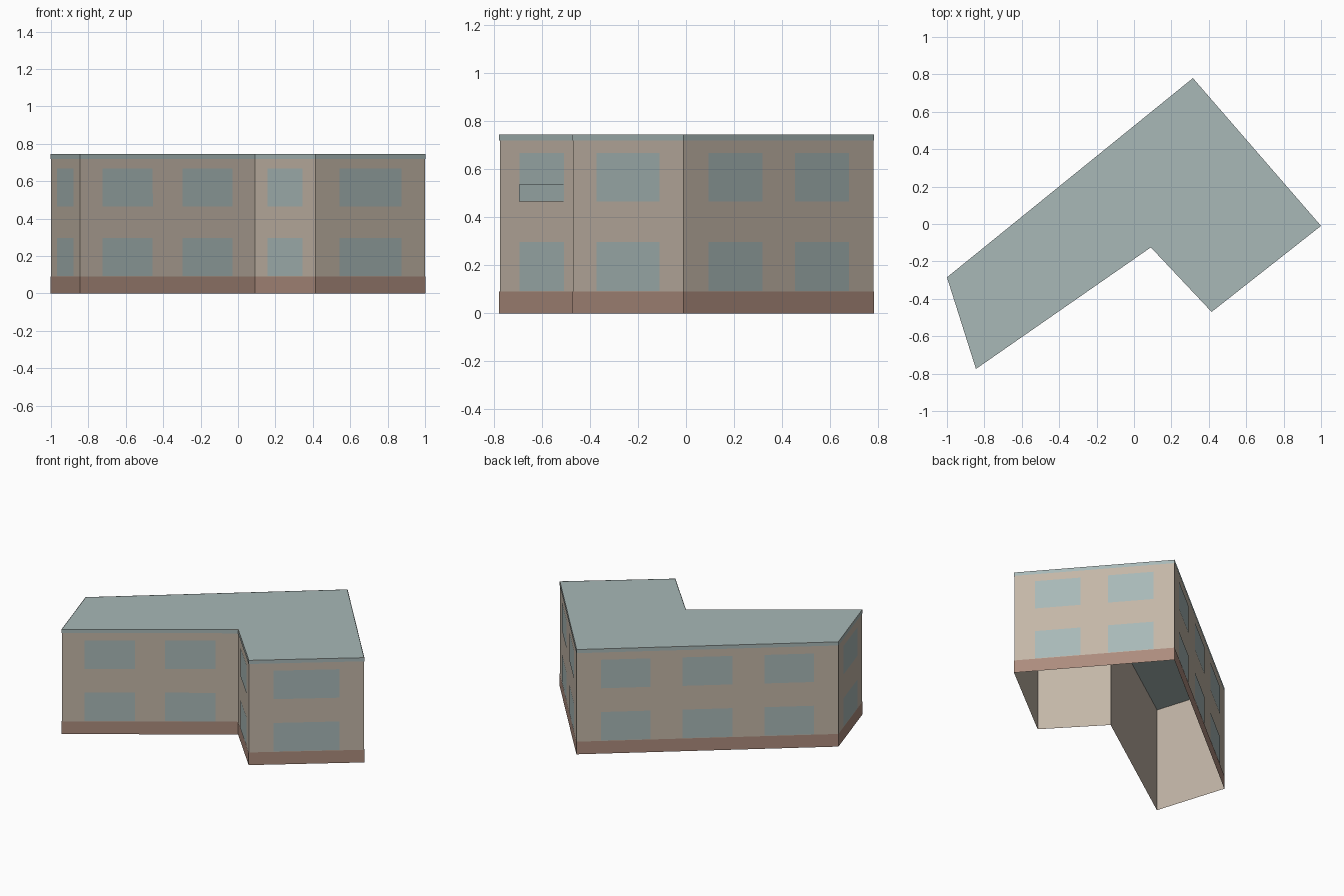
import bpy
from mathutils import Vector

cube = bpy.data.objects.get("Cube")
if cube:
    bpy.data.objects.remove(cube, do_unlink=True)


def material(name, rgb):
    linear = [(c / 255 / 12.92) if c < 11 else ((c / 255 + 0.055) / 1.055) ** 2.4 for c in rgb]
    mat = bpy.data.materials.new(name)
    mat.use_nodes = True
    mat.diffuse_color = (*linear, 1)
    mat.node_tree.nodes["Principled BSDF"].inputs["Base Color"].default_value = (*linear, 1)
    return mat


beige = material("beige plaster", (195, 182, 167))
brown = material("brown plinth", (172, 140, 125))
teal = material("grey teal", (168, 184, 183))

# Footprint corners, anticlockwise, with the window columns of the wall that starts there
HEIGHT = 0.745
PLAN = [((-1, -0.285), 1), ((-0.845, -0.775), 2), ((0.09, -0.125), 1),
        ((0.415, -0.47), 1), ((1, -0.01), 2), ((0.315, 0.78), 3)]
corners = [Vector(p) for p, _ in PLAN]
SIDES = len(corners)


def build(name, verts, faces, mat):
    mesh = bpy.data.meshes.new(name)
    mesh.from_pydata(verts, [], faces)
    mesh.materials.append(mat)
    obj = bpy.data.objects.new(name, mesh)
    bpy.context.collection.objects.link(obj)
    return obj


def outward(i):
    d = (corners[(i + 1) % SIDES] - corners[i]).normalized()
    return Vector((d.y, -d.x))


def ring(name, low, high, offset, mat):
    """Open band that follows the walls, pushed out with mitred corners."""
    pts = []
    for i, c in enumerate(corners):
        a, b = outward(i - 1 if i else SIDES - 1), outward(i)
        pts.append(c + (a + b) * offset / (1 + a.dot(b)))
    verts = [(p.x, p.y, z) for z in (low, high) for p in pts]
    faces = [(i, (i + 1) % SIDES, (i + 1) % SIDES + SIDES, i + SIDES) for i in range(SIDES)]
    return build(name, verts, faces, mat)


def panel(name, side, start, end, low, high, offset, mat):
    """Flat plate on one wall, placed by fractions of the wall length."""
    a, b = corners[side], corners[(side + 1) % SIDES]
    p, q = (a.lerp(b, t) + outward(side) * offset for t in (start, end))
    verts = [(p.x, p.y, low), (q.x, q.y, low), (q.x, q.y, high), (p.x, p.y, high)]
    return build(name, verts, [(0, 1, 2, 3)], mat)


# Open-bottomed shell, plinth, eaves and flat roof
ring("walls", 0, HEIGHT, 0, beige)
ring("plinth", 0, 0.09, 0.002, brown)
ring("eaves", 0.72, HEIGHT, 0.002, teal)
build("roof", [(c.x, c.y, HEIGHT) for c in corners], [tuple(range(SIDES))], teal)

# Two storeys of windows on every wall
for side, (_, count) in enumerate(PLAN):
    width = 0.57 / count
    margin = 0.43 / (2 + 1.33 * (count - 1))
    for column in range(count):
        start = margin + column * (width + 1.33 * margin)
        for storey, low in (("lower", 0.093), ("upper", 0.465)):
            panel(f"{storey}_window_{side}_{column}", side, start, start + width,
                  low, low + 0.203, 0.002, teal)

# Shallow ledge panel on one upper window of the long front wall
panel("window_ledge", 1, 0.13, 0.415, 0.465, 0.535, 0.006, teal)
